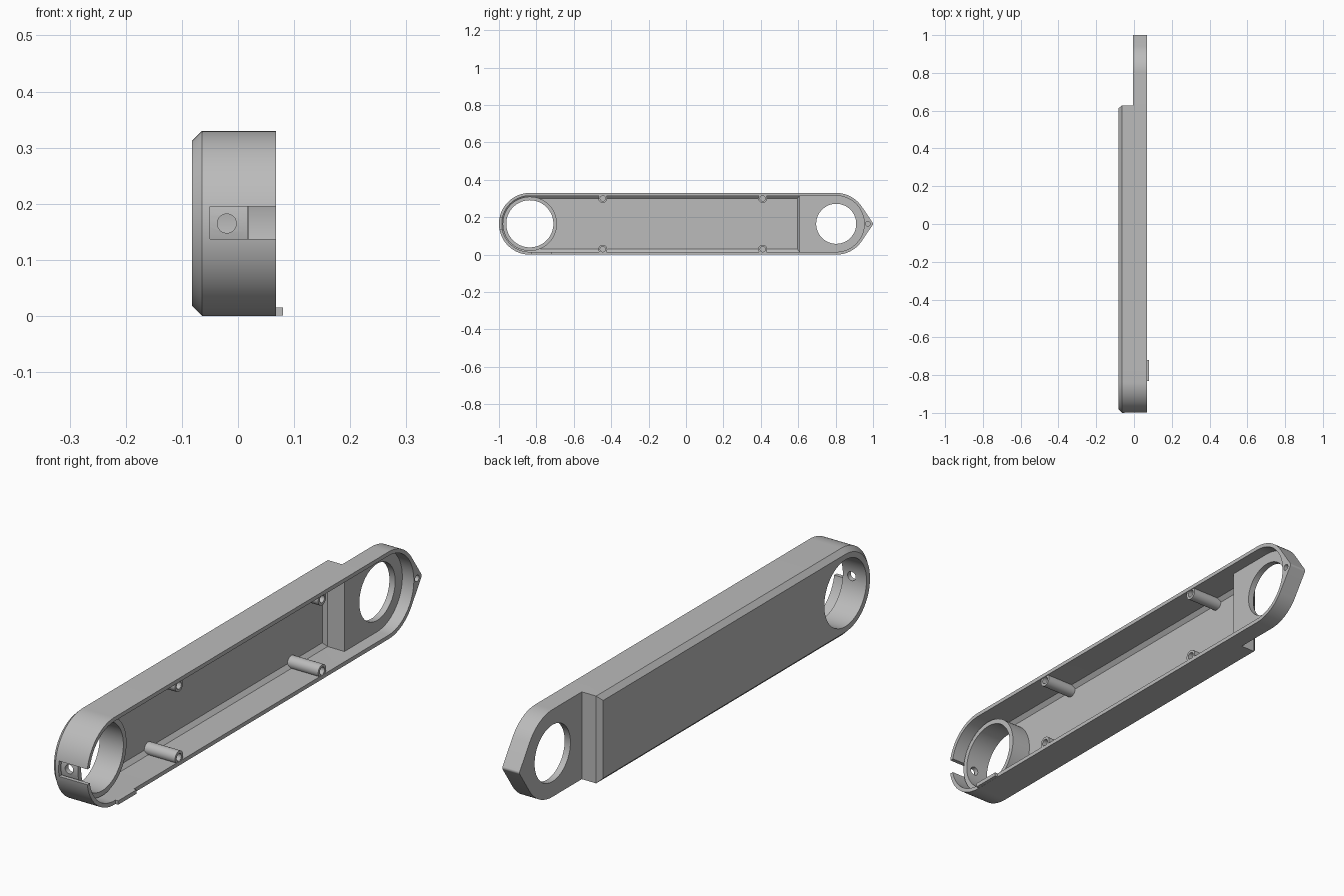
import bpy, bmesh
from math import cos, sin, pi, acos

cube = bpy.data.objects.get("Cube")
if cube:
    bpy.data.objects.remove(cube)

MID = 0.165            # height of the centre line
FRONT, BACK = -0.835, 0.803   # centres of the two rounded ends
RIM = 0.068            # open side of the housing

grey = bpy.data.materials.new("light grey")
grey.use_nodes = True
grey.diffuse_color = (0.5, 0.5, 0.5, 1)
grey.node_tree.nodes["Principled BSDF"].inputs["Base Color"].default_value = (0.5, 0.5, 0.5, 1)


def arc(y, r, start, end, n=48):
    """Points of an arc in the side plane, as (y, z)."""
    return [(y + r * cos(start + (end - start) * i / n),
             MID + r * sin(start + (end - start) * i / n)) for i in range(n + 1)]


def loft(name, layers):
    """Solid through outlines of equal length, stacked along x."""
    bm = bmesh.new()
    rings = [[bm.verts.new((x, y, z)) for y, z in pts] for x, pts in layers]
    n = len(rings[0])
    for a, b in zip(rings, rings[1:]):
        for i in range(n):
            j = (i + 1) % n
            bm.faces.new((a[i], a[j], b[j], b[i]))
    bm.faces.new(rings[0])
    bm.faces.new(rings[-1])
    bmesh.ops.recalc_face_normals(bm, faces=bm.faces)
    mesh = bpy.data.meshes.new(name)
    bm.to_mesh(mesh)
    bm.free()
    mesh.materials.append(grey)
    ob = bpy.data.objects.new(name, mesh)
    bpy.context.collection.objects.link(ob)
    return ob


def disc(name, y, r, x0, x1, dz=0, n=64):
    """Cylinder along x."""
    pts = [(y + r * cos(2 * pi * i / n), MID + dz + r * sin(2 * pi * i / n)) for i in range(n)]
    return loft(name, [(x0, pts), (x1, pts)])


def box(name, x0, x1, y0, y1, z0, z1):
    pts = [(y0, z0), (y1, z0), (y1, z1), (y0, z1)]
    return loft(name, [(x0, pts), (x1, pts)])


def combine(ob, tool, mode="DIFFERENCE"):
    """Apply a boolean and drop the tool."""
    mod = ob.modifiers.new("cut", "BOOLEAN")
    mod.operation, mod.object, mod.solver = mode, tool, "EXACT"
    bpy.context.view_layer.update()
    bpy.context.view_layer.objects.active = ob
    bpy.ops.object.modifier_apply(modifier=mod.name)
    bpy.data.objects.remove(tool)


def case_outline(r, end):
    """Round at the front, square at the back."""
    return arc(FRONT, r, pi / 2, 3 * pi / 2) + [(end, MID - r), (end, MID + r)]


def head_outline():
    """Round end drawn out to a narrow tip."""
    r, tip, tip_y = 0.165, 0.01, 0.99
    t = acos((r - tip) / (tip_y - BACK))
    start = 0.6
    return ([(start, MID - r)] + arc(BACK, r, -pi / 2, -t, 20)
            + arc(tip_y, tip, -t, t, 10) + arc(BACK, r, t, pi / 2, 20) + [(start, MID + r)])


# Housing: chamfered case joined to the thinner head
housing = loft("housing", [(-0.082, case_outline(0.147, 0.612)),
                           (-0.064, case_outline(0.165, 0.628)),
                           (RIM, case_outline(0.165, 0.628))])
head = head_outline()
combine(housing, loft("head", [(-0.004, head), (RIM, head)]), "UNION")

# Hollow interior, with chamfers along the floor
combine(housing, loft("case_cavity", [(-0.064, case_outline(0.135, 0.595)),
                                      (-0.05, case_outline(0.15, 0.607)),
                                      (0.1, case_outline(0.15, 0.607))]))
pocket = arc(BACK, 0.15, -pi / 2, pi / 2) + [(0.55, MID + 0.15), (0.55, MID - 0.15)]
combine(housing, loft("head_cavity", [(0.02, pocket), (0.1, pocket)]))

# Openings: both round holes, tip screw hole and front slot
combine(housing, disc("front_hole", FRONT, 0.126, -0.2, 0.03))
combine(housing, disc("head_hole", BACK, 0.107, -0.1, 0.05))
combine(housing, disc("tip_hole", 0.972, 0.012, 0.02, 0.1, n=32))
combine(housing, box("slot", -0.05, 0.1, -1.1, -0.978, 0.137, 0.195))

# Ring around the front hole, with a pin hole through its front
ring = disc("front_ring", FRONT, 0.145, -0.0645, 0.017)
combine(ring, disc("bore", FRONT, 0.126, -0.2, 0.2))
bpy.ops.mesh.primitive_cylinder_add(vertices=32, radius=0.017, depth=0.12,
                                    location=(-0.02, -0.96, MID), rotation=(pi / 2, 0, 0))
combine(ring, bpy.context.object)

# Four screw posts along the walls
posts = []
for y in (-0.445, 0.41):
    for side, label in ((-1, "lower"), (1, "upper")):
        place = "front" if y < 0 else "back"
        post = disc(f"{label}_{place}_screw_post", y, 0.024, -0.066, 0.065, side * 0.136, 32)
        combine(post, disc("bore", y, 0.014, 0, 0.1, side * 0.136, 32))
        posts.append(post)

# Small locating tab on the rim
tab = box("rim_tab", 0.066, 0.08, -0.83, -0.72, 0.0005, 0.0155)

# Smooth round surfaces, keep edges sharp
bpy.ops.object.select_all(action="DESELECT")
for ob in [housing, ring, tab] + posts:
    ob.select_set(True)
bpy.context.view_layer.objects.active = housing
bpy.ops.object.shade_smooth_by_angle(angle=0.5)
